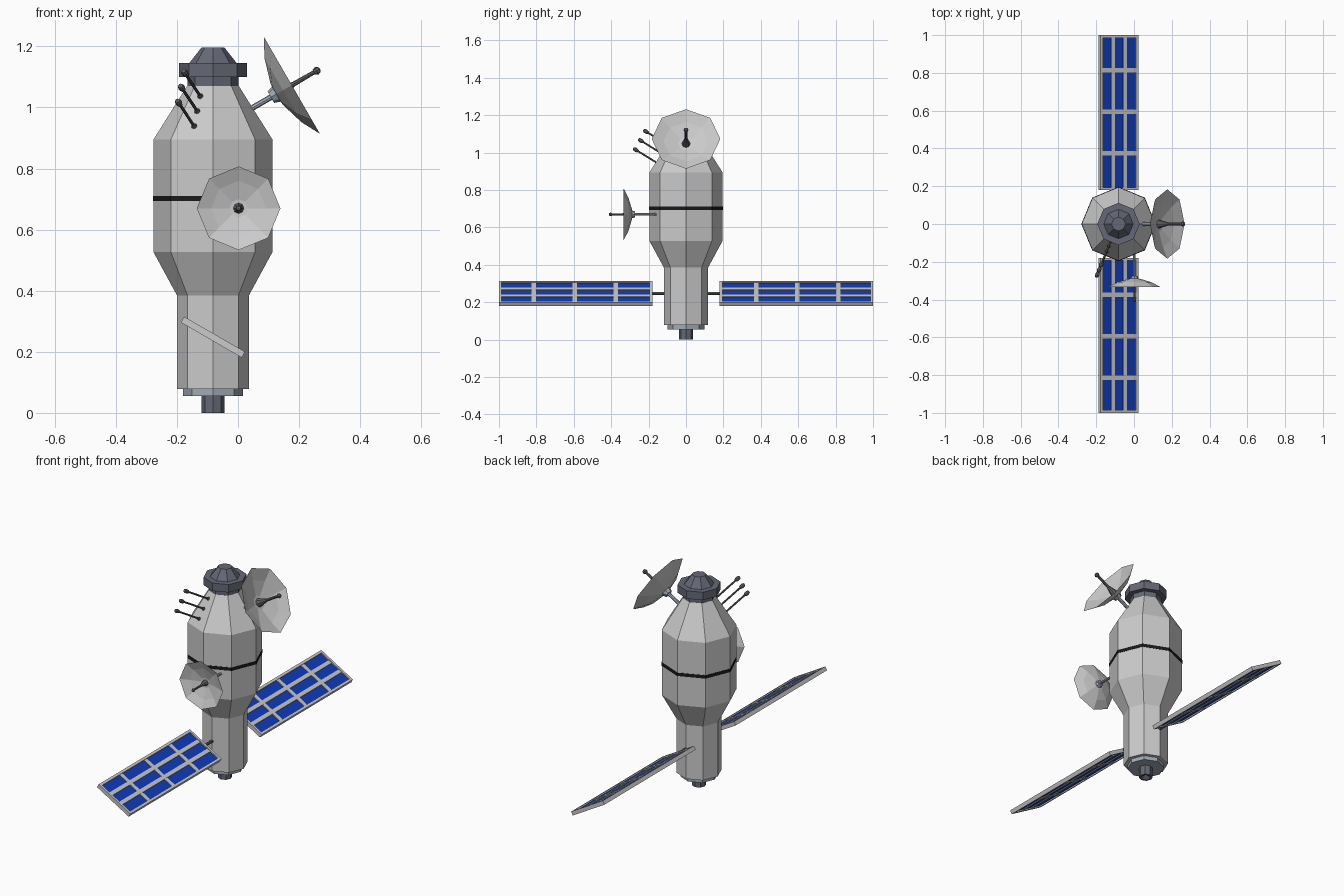
import bpy, bmesh
from math import radians, tau
from mathutils import Matrix, Vector

if "Cube" in bpy.data.objects:
    bpy.data.objects.remove(bpy.data.objects["Cube"])

AX = -0.082  # hull axis position in x


def mat(name, r, g, b):
    m = bpy.data.materials.new(name)
    m.diffuse_color = (r, g, b, 1)
    m.use_nodes = True
    m.node_tree.nodes["Principled BSDF"].inputs["Base Color"].default_value = m.diffuse_color
    return m


DARK = mat("dock_metal", 0.13, 0.14, 0.18)
PALE = mat("pale_metal", 0.36, 0.41, 0.47)
GREY = mat("antenna_grey", 0.13, 0.13, 0.14)
BLACK = mat("band_black", 0.01, 0.01, 0.01)
BLUE = mat("cell_blue", 0.005, 0.045, 0.5)


def finish(name, bm, material):
    bmesh.ops.remove_doubles(bm, verts=bm.verts, dist=1e-5)
    bmesh.ops.recalc_face_normals(bm, faces=bm.faces)
    me = bpy.data.meshes.new(name)
    bm.to_mesh(me)
    bm.free()
    if material:
        me.materials.append(material)
    ob = bpy.data.objects.new(name, me)
    bpy.context.collection.objects.link(ob)
    return ob


def lathe(name, profile, material=None, m=Matrix.Translation((AX, 0, 0)), sides=8):
    """Spin an (r, z) profile around local z into a faceted solid."""
    bm = bmesh.new()
    vs = [bm.verts.new((r, 0, z)) for r, z in profile]
    es = [bm.edges.new(p) for p in zip(vs, vs[1:])]
    bmesh.ops.spin(bm, geom=vs + es, cent=(0, 0, 0), axis=(0, 0, 1),
                   angle=tau, steps=sides, use_duplicate=False)
    bmesh.ops.remove_doubles(bm, verts=bm.verts, dist=1e-5)
    bm.transform(m)
    return finish(name, bm, material)


def boxes(name, items, material, m):
    """One object from several (centre, size) boxes."""
    bm = bmesh.new()
    for c, s in items:
        bmesh.ops.create_cube(bm, size=1, matrix=m @ Matrix.Translation(c) @ Matrix.Diagonal((*s, 1)))
    me_ob = bpy.data.meshes.new(name)
    bm.to_mesh(me_ob)
    bm.free()
    if material:
        me_ob.materials.append(material)
    ob = bpy.data.objects.new(name, me_ob)
    bpy.context.collection.objects.link(ob)
    return ob


def aim(origin, direction, scale=1):
    q = Vector(direction).to_track_quat('Z', 'Y')
    return Matrix.Translation(origin) @ q.to_matrix().to_4x4() @ Matrix.Scale(scale, 4)


def ball(r, z):
    return [(0, z - r), (r * .7, z - r * .7), (r, z), (r * .7, z + r * .7), (0, z + r)]


# Hull and docking end
lathe("hull", [(0, .078), (.118, .078), (.118, .385), (.195, .527),
               (.195, .895), (.085, 1.07), (0, 1.07)])
lathe("hull_band", [(.19, .693), (.197, .693), (.197, .711), (.19, .711), (.19, .693)], BLACK)
lathe("docking_port", [(0, 1.07), (.084, 1.07), (.084, 1.10), (.112, 1.10), (.112, 1.145),
                       (.078, 1.145), (.037, 1.197), (0, 1.197)], DARK)

# Engine end
lathe("base_flange", [(0, .055), (.098, .055), (.098, .078), (0, .078)], PALE)
lathe("nozzle", [(0, .02), (.027, 0), (.037, 0), (.037, .055), (0, .055)], DARK)

# Dishes: same design, two sizes and directions
for name, apex, d, s, strut in (
        ("front_dish", (.002, -.288, .67), (0, -1, 0), 1, .14),
        ("upper_dish", (.124, 0, 1.043), (.866, 0, .5), 1.34, .075)):
    m = aim(apex, d, s)
    lathe(name, [(0, 0), (.03, .002), (.09, .020), (.137, .045),
                 (.09, .025), (.03, .007), (0, .005)], None, m)
    lathe(name + "_hub", [(0, -.014), (.016, -.014), (.022, .003), (0, .003)], PALE, m)
    lathe(name + "_strut", [(0, -strut), (.007, -strut), (.007, 0), (0, 0)], PALE, m)
    lathe(name + "_feed", [(0, .004), (.018, .004), (.006, .05), (.005, .112), (0, .112)], GREY, m)
    lathe(name + "_feed_tip", ball(.010, .115), GREY, m)

# Three rod antennas on the upper cone
for i in range(3):
    base = Vector((-.143 + .01 * i, -.143 + .027 * i, .938 + .049 * i))
    m = aim(base, (-.053, -.13, .08))
    lathe(f"antenna_rod_{i}", [(0, -.01), (.005, -.01), (.005, .16), (0, .16)], GREY, m)
    lathe(f"antenna_foot_{i}", ball(.010, .002), GREY, m)
    lathe(f"antenna_tip_{i}", [(0, .138), (.008, .142), (.011, .152), (.011, .162),
                               (.008, .170), (0, .173)], GREY, m)

# Solar wings, tilted 30 degrees about y
tilt = Matrix.Translation((AX, 0, .248)) @ Matrix.Rotation(radians(30), 4, 'Y')
Y0, Y1, HALF = .18, 1.0, .115
mid, span = (Y0 + Y1) / 2, Y1 - Y0
for side, s in (("front", -1), ("back", 1)):
    rails = [((x, s * mid, 0), (.014, span, .022)) for x in (-HALF + .007, HALF - .007)]
    rails += [((0, s * y, 0), (2 * HALF - .028, .014, .022)) for y in (Y0 + .007, Y1 - .007)]
    boxes(f"{side}_wing_frame", rails, None, tilt)
    bars = [((x, s * mid, 0), (.022, span - .028, .016)) for x in (-.036, .036)]
    bars += [((0, s * y, 0), (2 * HALF - .028, .024, .0155)) for y in (.375, .595, .815)]
    boxes(f"{side}_wing_dividers", bars, None, tilt)
    boxes(f"{side}_wing_cells", [((0, s * mid, 0), (2 * HALF - .028, span - .028, .008))], BLUE, tilt)
    arm = aim((AX, s * .10, .248), (0, s, 0))
    lathe(f"{side}_wing_arm", [(0, 0), (.008, 0), (.008, .085), (0, .085)], GREY, arm)
